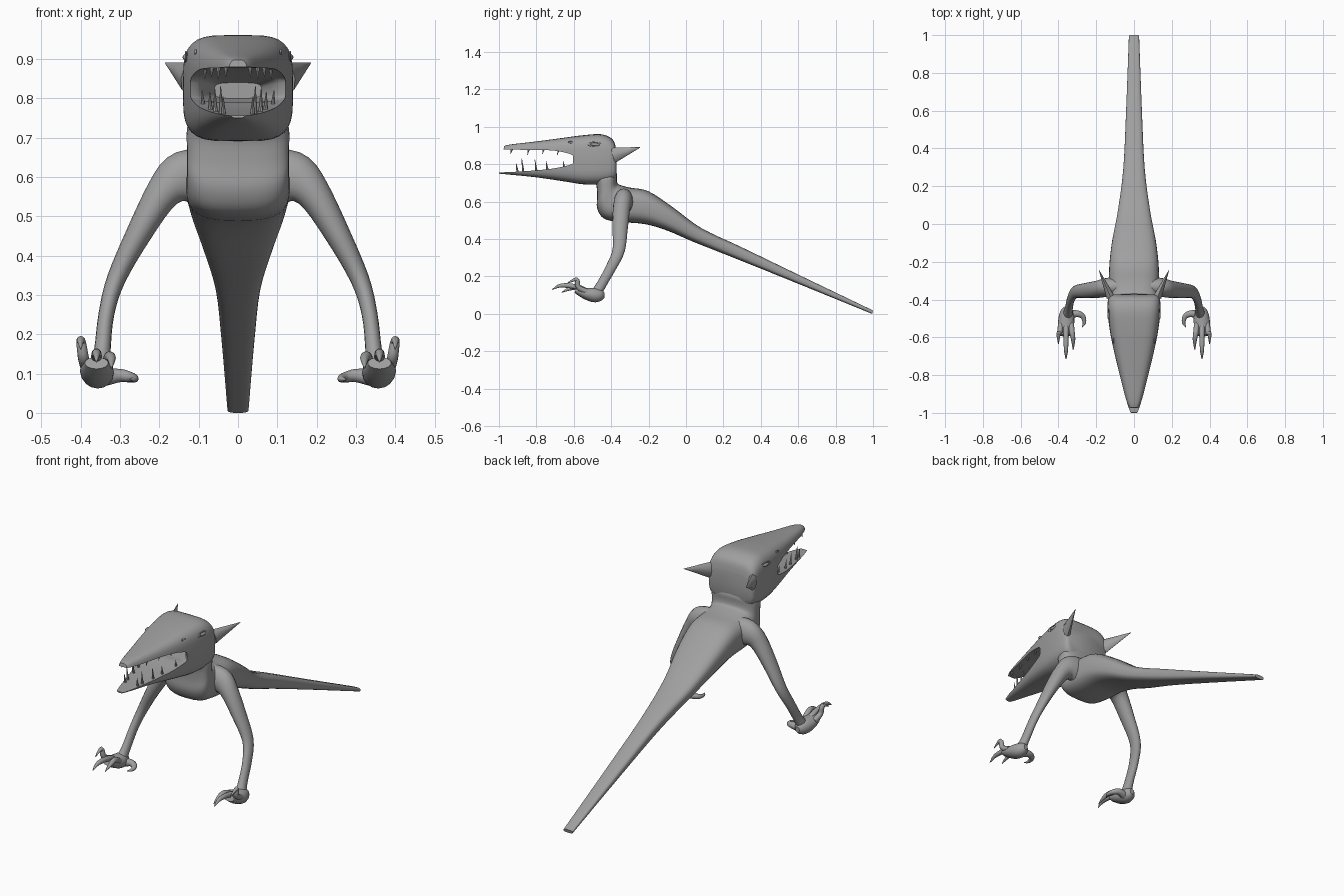
import bpy, bmesh, math
from mathutils import Vector, Matrix

cube = bpy.data.objects.get("Cube")
if cube:
    bpy.data.objects.remove(cube, do_unlink=True)

GREY = (0.35, 0.35, 0.35, 1)
skin = bpy.data.materials.new("grey_skin")
skin.use_nodes = True
skin.diffuse_color = GREY
skin.node_tree.nodes["Principled BSDF"].inputs["Base Color"].default_value = GREY

X, Y, Z = (Vector(axis) for axis in Matrix.Identity(3))


def resample(rows, steps):
    """Smooth a list of rows with a Catmull-Rom spline."""
    last = len(rows) - 1
    out = []
    for i in range(last):
        picks = zip(*(rows[min(max(i + k, 0), last)] for k in (-1, 0, 1, 2)))
        quads = list(picks)
        for s in range(steps):
            t = s / steps
            out.append([b + t / 2 * (c - a + t * (2 * a - 5 * b + 4 * c - d
                        + t * (3 * (b - c) + d - a))) for a, b, c, d in quads])
    return out + [list(rows[last])]


def skin_rings(name, rings, sides, power):
    """Join rings of (centre, half axis, half axis) into a closed surface."""
    bm = bmesh.new()
    loops = []
    for centre, u, v in rings:
        loop = []
        for k in range(sides):
            a = math.tau * k / sides
            c, s = math.cos(a), math.sin(a)
            p = (centre + u * math.copysign(abs(c) ** (2 / power), c)
                 + v * math.copysign(abs(s) ** (2 / power), s))
            loop.append(bm.verts.new(p))
        loops.append(loop)
    for a, b in zip(loops, loops[1:]):
        for k in range(sides):
            n = (k + 1) % sides
            bm.faces.new((a[k], a[n], b[n], b[k]))
    bm.faces.new(loops[0])
    bm.faces.new(loops[-1])
    bmesh.ops.recalc_face_normals(bm, faces=bm.faces)
    mesh = bpy.data.meshes.new(name)
    bm.to_mesh(mesh)
    bm.free()
    mesh.materials.append(skin)
    obj = bpy.data.objects.new(name, mesh)
    bpy.context.collection.objects.link(obj)
    smooth(obj)
    return obj


def smooth(obj):
    bpy.ops.object.select_all(action="DESELECT")
    obj.select_set(True)
    bpy.context.view_layer.objects.active = obj
    bpy.ops.object.shade_smooth_by_angle(angle=math.radians(40))


def hull(name, rows, power=3.0, steps=4):
    """Symmetric loft; each row is top y, z, bottom y, z and half width."""
    rings = []
    for ty, tz, by, bz, w in resample(rows, steps):
        top, low = Vector((0, ty, tz)), Vector((0, by, bz))
        rings.append(((top + low) / 2, X * w, (top - low) / 2))
    return skin_rings(name, rings, 32, power)


def tube(name, rows, ref, sides=12, steps=4):
    """Limb; each row is x, y, z, radius along ref and radius across it."""
    rows = resample(rows, steps)
    pts = [Vector(r[:3]) for r in rows]
    rings = []
    for i, r in enumerate(rows):
        way = (pts[min(i + 1, len(pts) - 1)] - pts[max(i - 1, 0)]).normalized()
        u = (ref - way * ref.dot(way)).normalized()
        rings.append((pts[i], u * r[3], way.cross(u) * r[4]))
    return skin_rings(name, rings, sides, 2)


def pair(name, rows, ref, **options):
    """Build a limb on both sides."""
    for label, s in (("left", 1), ("right", -1)):
        tube(label + "_" + name, [(s * r[0], *r[1:]) for r in rows], ref, **options)


def spike(name, base, tip, ru, rv, ref):
    pair(name, [(*base, ru, rv), (*tip, .001, .001)], ref, sides=8, steps=2)


# Tail, back, chest and neck in one sweep
hull("body_and_tail", [
    (1, .018, .995, 0, .027), (.6, .21, .59, .165, .042),
    (.3, .355, .28, .29, .057), (.08, .46, .04, .385, .087),
    (-.07, .57, -.1, .445, .115), (-.2, .655, -.22, .48, .13),
    (-.3, .675, -.36, .492, .133), (-.355, .69, -.44, .51, .13),
    (-.367, .70, -.475, .565, .13), (-.37, .72, -.475, .63, .13),
    (-.37, .75, -.48, .69, .13), (-.385, .78, -.5, .73, .12)])

# Head with long snout, mouth cut out
head = hull("head", [
    (-.372, .87, -.372, .74, .118), (-.39, .93, -.39, .705, .136),
    (-.45, .96, -.46, .692, .14), (-.55, .955, -.55, .693, .13),
    (-.65, .942, -.65, .708, .112), (-.8, .922, -.8, .73, .077),
    (-.93, .907, -.95, .745, .043), (-.972, .898, -1, .75, .025)], 4)
mouth = hull("mouth_cutter", [
    (-1.1, .885, -1.1, .753, .2), (-.9, .878, -.9, .76, .18),
    (-.72, .876, -.72, .774, .16), (-.62, .862, -.62, .79, .135),
    (-.58, .855, -.58, .79, .096), (-.5, .84, -.5, .80, .06)], 4)
mouth.hide_render = True
cut = head.modifiers.new("mouth", "BOOLEAN")
cut.operation, cut.object, cut.solver = "DIFFERENCE", mouth, "EXACT"
bpy.context.view_layer.objects.active = head
bpy.ops.object.modifier_apply(modifier=cut.name)
bpy.data.objects.remove(mouth, do_unlink=True)
smooth(head)

# Teeth along both jaws
for row, z, teeth in (("lower", .755, ((-.9, .05), (-.87, .075), (-.8, .065), (-.74, .05), (-.65, .045))),
                      ("upper", .885, ((-.93, -.03), (-.84, -.035), (-.76, -.03), (-.68, -.035)))):
    for i, (y, h) in enumerate(teeth):
        x = .8 * (.025 + .26 * (y + .98))
        root = z + (.1 * max(y + .85, 0) if h > 0 else 0)
        spike(f"{row}_tooth_{i + 1}", (x, y, root), (x * 1.03, y - .008, root + h), .007, .007, Y)

# Pointed ears
spike("ear", (.125, -.385, .85), (.185, -.245, .89), .042, .022, Z)


# Eye rims, eyeballs and nostrils
def oval(name, x, y, z, length, height, tilt, rim):
    for label, s in (("left", 1), ("right", -1)):
        if rim:
            bpy.ops.mesh.primitive_torus_add(major_radius=1, minor_radius=.25,
                                             major_segments=24, minor_segments=8)
        else:
            bpy.ops.mesh.primitive_uv_sphere_add(segments=16, ring_count=8)
        obj = bpy.context.object
        obj.name = label + "_" + name
        obj.data.transform(Matrix.Diagonal((length, height, .012, 1)))
        obj.data.transform(Matrix.Rotation(math.pi / 2, 4, "X"))
        obj.data.transform(Matrix.Rotation(tilt, 4, "Y"))
        obj.data.transform(Matrix.Rotation(s * math.pi / 2, 4, "Z"))
        obj.location = (s * x, y, z)
        obj.data.materials.append(skin)
        smooth(obj)


oval("eye_rim", .132, -.485, .905, .034, .012, .1, True)
oval("eyeball", .129, -.485, .905, .028, .009, .1, False)
oval("nostril", .108, -.617, .918, .012, .005, .1, True)

# Arms reaching down and forward
pair("arm", [
    (.07, -.33, .60, .05, .07), (.14, -.335, .597, .05, .068),
    (.19, -.345, .56, .046, .045), (.25, -.352, .46, .041, .033),
    (.31, -.36, .34, .033, .024), (.335, -.40, .25, .028, .02),
    (.345, -.45, .16, .026, .021), (.352, -.48, .11, .03, .026)], Y, sides=16)

# Hands with three clawed fingers and a thumb
pair("palm", [
    (.354, -.437, .10, .012, .015), (.355, -.455, .10, .03, .03),
    (.357, -.49, .10, .041, .038), (.36, -.54, .11, .042, .03),
    (.36, -.59, .127, .03, .016)], X, sides=16)
for label, root, tip in (("inner", .333, (.322, -.665, .115)),
                         ("middle", .36, (.36, -.715, .13)),
                         ("outer", .387, (.40, -.635, .163))):
    x, y, z = tip
    pair(label + "_finger", [
        (root, -.53, .118, .015, .015), ((root + x) / 2, -.575, .142, .014, .014),
        (x, y + .05, z + .022, .011, .011), (x, y, z, .002, .002)], X)
pair("thumb", [
    (.34, -.48, .09, .022, .022), (.30, -.475, .095, .017, .018),
    (.271, -.49, .09, .013, .014), (.263, -.522, .086, .008, .009),
    (.275, -.547, .085, .002, .002)], Z)
